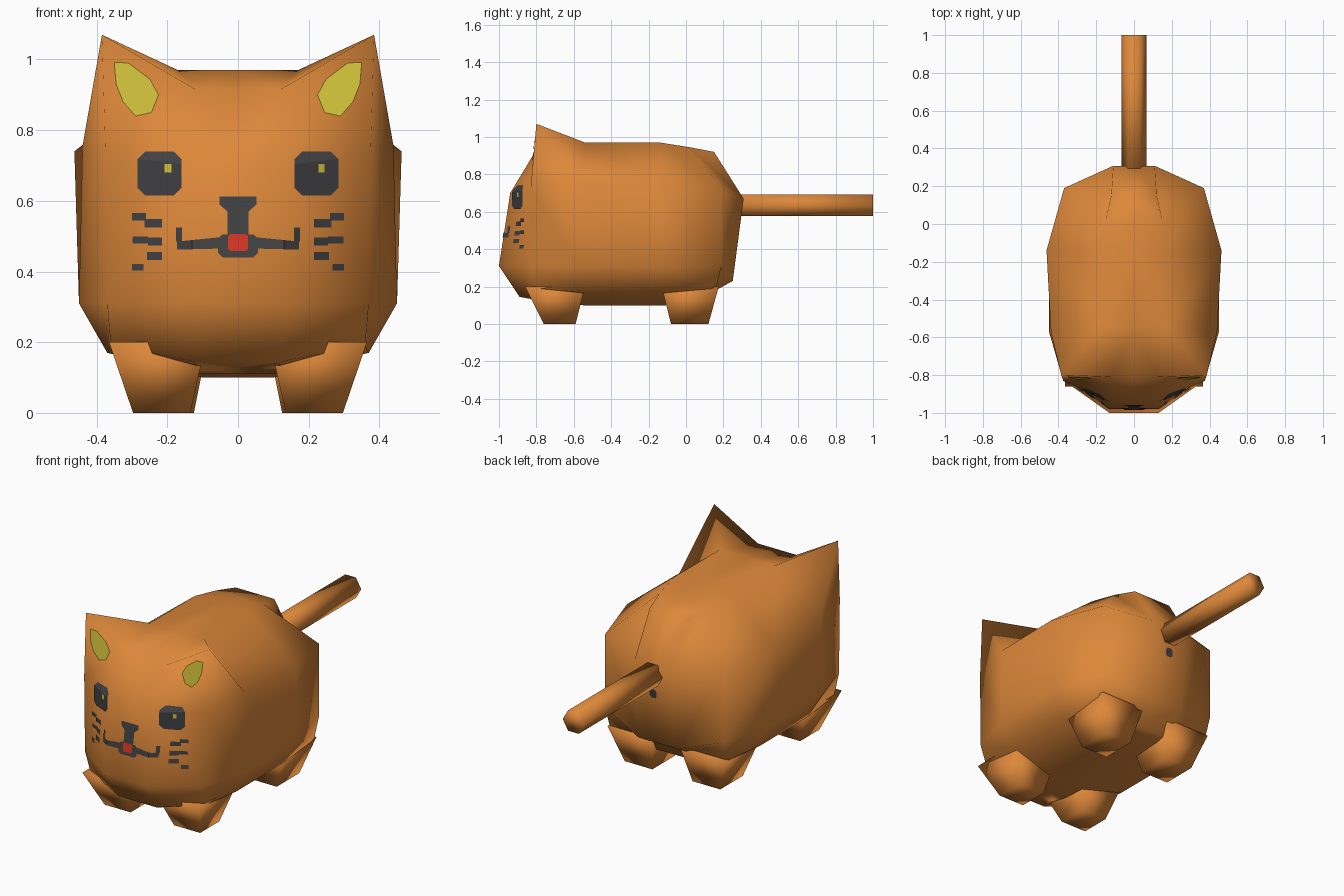
import bpy, bmesh, math
from mathutils import Vector, Matrix

if "Cube" in bpy.data.objects:
    bpy.data.objects.remove(bpy.data.objects["Cube"])


def material(name, rgb):
    m = bpy.data.materials.new(name)
    m.diffuse_color = (*rgb, 1)
    m.use_nodes = True
    m.node_tree.nodes["Principled BSDF"].inputs["Base Color"].default_value = m.diffuse_color
    return m


ORANGE = material("orange fur", (0.72, 0.245, 0.042))
DARK = material("charcoal", (0.052, 0.052, 0.055))
YELLOW = material("yellow", (0.66, 0.56, 0.045))
RED = material("red", (0.66, 0.035, 0.018))


def finish(bm, name, mat, smooth=True):
    me = bpy.data.meshes.new(name)
    for f in bm.faces:
        f.smooth = smooth
    bm.to_mesh(me)
    me.materials.append(mat)
    ob = bpy.data.objects.new(name, me)
    bpy.context.collection.objects.link(ob)
    return ob


# Body half rings, front to back: top, upper, lower, hem, belly as (x, y, z).
# The top point of the second ring is the ear tip.
RINGS = [
    [(.12, -.81, .915), (.13, -.94, .70), (.13, -1.0, .31), (.12, -.89, .145), (.12, -.80, .13)],
    [(.385, -.80, 1.07), (.375, -.83, .73), (.37, -.83, .31), (.36, -.80, .19), (.11, -.70, .11)],
    [(.17, -.54, .97), (.44, -.57, .755), (.45, -.57, .31), (.37, -.55, .17), (.10, -.55, .10)],
    [(.17, -.14, .97), (.463, -.14, .74), (.45, -.14, .31), (.37, -.12, .17), (.10, -.11, .10)],
    [(.15, .02, .945), (.37, .19, .72), (.37, .19, .31), (.36, .16, .19), (.10, .08, .11)],
    [(.12, .15, .92), (.11, .308, .67), (.12, .25, .23), (.12, .16, .18), (.10, .12, .12)],
]

body = bmesh.new()


def face(pts, s):
    body.faces.new([body.verts.new((s * x, y, z)) for x, y, z in pts])


def centre(p):
    return (0, p[1], p[2])


for s in (1, -1):
    # sides, split so that the creases run to the ear tip
    for a, b in zip(RINGS, RINGS[1:]):
        for j in range(4):
            face((a[j], b[j], b[j + 1]), s)
            face((a[j], b[j + 1], a[j + 1]), s)
    # back strip (passing between the ears) and belly strip
    top = [r[0] for i, r in enumerate(RINGS) if i != 1]
    for line in (top, [r[4] for r in RINGS]):
        for p, q in zip(line, line[1:]):
            face((p, q, centre(q), centre(p)), s)
    face((RINGS[0][0], RINGS[1][0], RINGS[2][0]), s)
    # front and rear middle strips
    for r in (RINGS[0], RINGS[-1]):
        for p, q in zip(r, r[1:]):
            face((p, q, centre(q), centre(p)), s)
bmesh.ops.remove_doubles(body, verts=body.verts, dist=1e-4)
bmesh.ops.recalc_face_normals(body, faces=body.faces)
finish(body, "body", ORANGE)


# Legs: tapered blocks sunk into the body
def leg(name, s, foot, hip):
    bm = bmesh.new()
    bmesh.ops.create_cube(bm, size=1)
    for v in bm.verts:
        x0, x1, y0, y1, z = hip if v.co.z > 0 else foot
        v.co = (s * (x1 if v.co.x > 0 else x0), y1 if v.co.y > 0 else y0, z)
    bmesh.ops.recalc_face_normals(bm, faces=bm.faces)
    finish(bm, name, ORANGE)


for s, side in ((1, "right"), (-1, "left")):
    leg("front_leg_" + side, s, (.135, .297, -.76, -.59, 0), (.09, .365, -.86, -.54, .20))
    leg("back_leg_" + side, s, (.125, .297, -.08, .12, 0), (.085, .365, -.13, .175, .20))

# Tail: six-sided rod
bm = bmesh.new()
bmesh.ops.create_cone(bm, cap_ends=True, segments=6, radius1=.066, radius2=.066, depth=.74)
bmesh.ops.rotate(bm, verts=bm.verts, matrix=Matrix.Rotation(math.pi / 2, 3, 'X'))
if max(v.co.x for v in bm.verts) < .06:  # keep a corner on each side
    bmesh.ops.rotate(bm, verts=bm.verts, matrix=Matrix.Rotation(math.pi / 6, 3, 'Y'))
bmesh.ops.translate(bm, verts=bm.verts, vec=(0, .63, .635))
finish(bm, "tail", ORANGE)


# Painted details: convex outlines in x/z cut from the body surface, lifted slightly
def plate(name, outline, mat, lift=.004, way=-1):
    bm = body.copy()
    bmesh.ops.delete(bm, geom=[f for f in bm.faces if f.normal.y * way < .1], context='FACES')
    mid = sum((Vector((x, 0, z)) for x, z in outline), Vector()) / len(outline)
    for p, q in zip(outline, outline[1:] + outline[:1]):
        a = Vector((p[0], 0, p[1]))
        d = Vector((q[0] - p[0], 0, q[1] - p[1]))
        n = Vector((d.z, 0, -d.x)).normalized()
        if n.dot(a - mid) < 0:
            n = -n
        bmesh.ops.bisect_plane(bm, geom=bm.verts[:] + bm.edges[:] + bm.faces[:],
                               plane_co=a, plane_no=n, clear_outer=True)
    for v in bm.verts:
        v.co.y += way * lift
    finish(bm, name, mat, False)
    bm.free()


def box(x0, x1, z0, z1, c=0):
    if not c:
        return [(x0, z0), (x1, z0), (x1, z1), (x0, z1)]
    return [(x0 + c, z0), (x1 - c, z0), (x1, z0 + c), (x1, z1 - c),
            (x1 - c, z1), (x0 + c, z1), (x0, z1 - c), (x0, z0 + c)]


EAR = [(.35, .992), (.31, .99), (.25, .945), (.225, .90), (.245, .85),
       (.29, .84), (.325, .88), (.345, .93)]
WHISKERS = [box(.26, .30, .545, .565), box(.215, .265, .525, .548), box(.255, .298, .48, .499),
            box(.215, .255, .474, .497), box(.215, .258, .432, .455), box(.268, .30, .403, .422)]
EAR_EYE_MOUTH = [("inner_ear", EAR, YELLOW), ("eye", box(.16, .284, .615, .74, .022), DARK),
                 ("mouth", [(.05, .465), (.172, .462), (.172, .485), (.05, .497)], DARK),
                 ("mouth_corner", box(.158, .175, .485, .524), DARK)]
EAR_EYE_MOUTH += [("whisker_%d" % i, w, DARK) for i, w in enumerate(WHISKERS)]
for s, side in ((1, "right"), (-1, "left")):
    for name, outline, mat in EAR_EYE_MOUTH:
        plate(name + "_" + side, [(s * x, z) for x, z in outline], mat)
plate("eye_glint_left", box(-.208, -.188, .68, .704), YELLOW, .007)
plate("eye_glint_right", box(.228, .245, .68, .704), YELLOW, .007)
plate("nose_top", [(-.053, .613), (.053, .613), (.053, .59), (.03, .57), (-.03, .57), (-.053, .59)], DARK)
plate("nose_bridge", box(-.03, .03, .50, .572), DARK)
plate("mouth_middle", box(-.056, .056, .44, .505, .012), DARK)
plate("tongue", box(-.028, .028, .458, .506, .006), RED, .007)
plate("rear_spot", box(-.022, .022, .50, .55, .01), DARK, .004, 1)
body.free()
